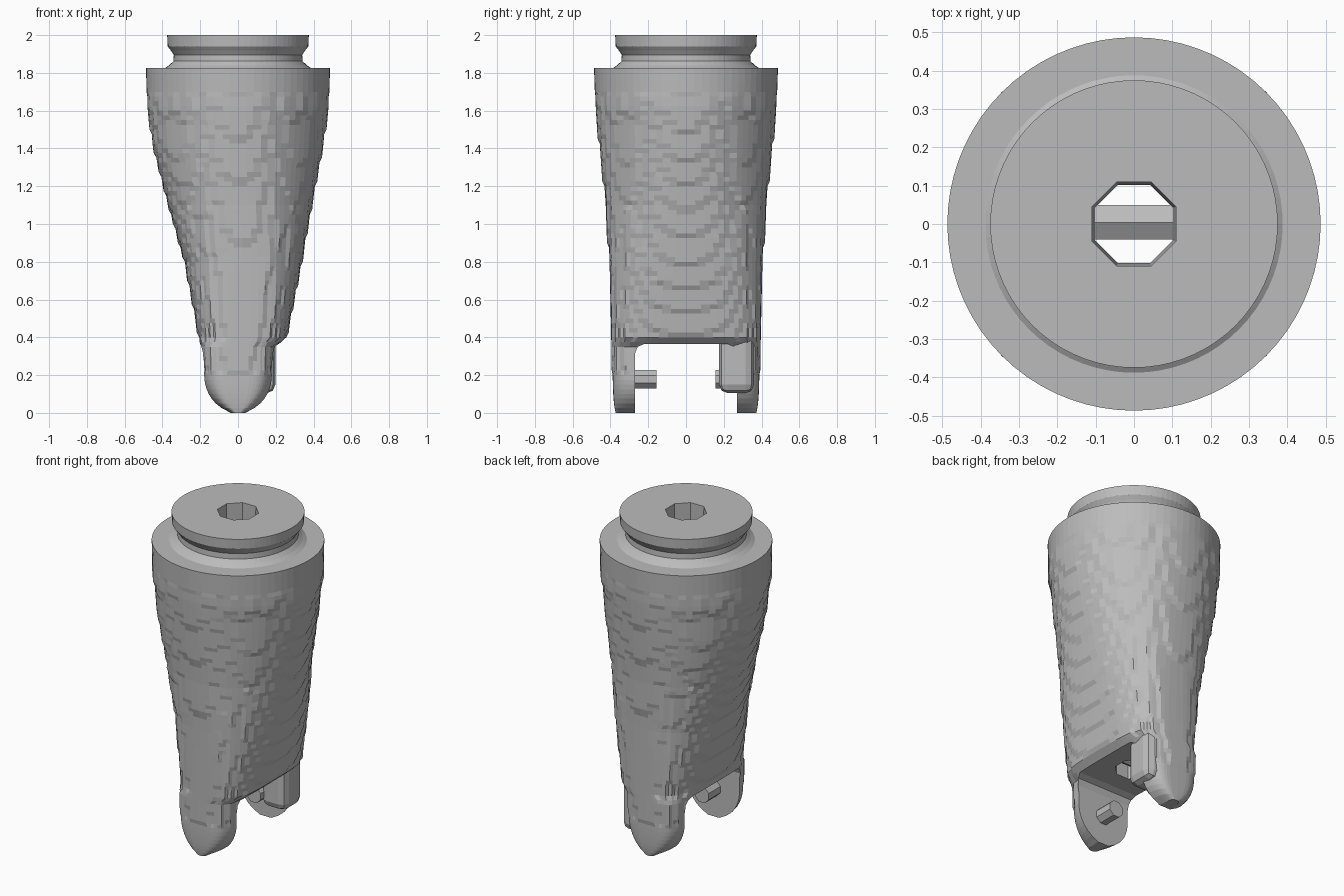
import bpy, bmesh, math
from mathutils import Matrix

cube = bpy.data.objects.get("Cube")
if cube:
    bpy.data.objects.remove(cube, do_unlink=True)

grey = bpy.data.materials.new("plain grey")
grey.use_nodes = True
GREY = (0.5, 0.5, 0.5, 1)
grey.diffuse_color = GREY
grey.node_tree.nodes["Principled BSDF"].inputs["Base Color"].default_value = GREY

SIDES = 72
STEP = 0.025


def make_object(name, bm):
    bmesh.ops.recalc_face_normals(bm, faces=bm.faces)
    mesh = bpy.data.meshes.new(name)
    bm.to_mesh(mesh)
    bm.free()
    obj = bpy.data.objects.new(name, mesh)
    bpy.context.collection.objects.link(obj)
    mesh.materials.append(grey)
    return obj


def cylinder(name, radius, depth, location, axis="Z", sides=8, tip=1.0):
    bm = bmesh.new()
    turn = {"X": Matrix.Rotation(math.pi / 2, 4, "Y"),
            "Y": Matrix.Rotation(math.pi / 2, 4, "X"), "Z": Matrix()}[axis]
    half_step = Matrix.Rotation(math.pi / sides, 4, "Z")
    bmesh.ops.create_cone(bm, cap_ends=True, segments=sides, radius1=radius,
                          radius2=radius * tip, depth=depth,
                          matrix=Matrix.Translation(location) @ turn @ half_step)
    return make_object(name, bm)


def rounded_box(name, low, high, bevel):
    bm = bmesh.new()
    bmesh.ops.create_cube(bm, size=1)
    for v in bm.verts:
        v.co = [(a + b) / 2 + c * (b - a) for a, b, c in zip(low, high, v.co)]
    bmesh.ops.bevel(bm, geom=bm.edges[:], offset=bevel, segments=2,
                    profile=0.5, affect="EDGES")
    return make_object(name, bm)


def cut(target, cutter):
    mod = target.modifiers.new(cutter.name, "BOOLEAN")
    mod.operation = "DIFFERENCE"
    mod.solver = "EXACT"
    mod.object = cutter
    cutter.hide_render = True
    cutter.hide_set(True)


# Body stations: height, x low, x high, y half width, roundness exponent
STATIONS = [
    (0.20, -0.19, 0.19, 0.388, 4.2),
    (0.36, -0.202, 0.202, 0.392, 4.0),
    (0.39, -0.207, 0.257, 0.393, 3.4),
    (0.80, -0.285, 0.34, 0.408, 2.6),
    (1.10, -0.37, 0.392, 0.425, 2.25),
    (1.40, -0.45, 0.45, 0.458, 2.05),
    (1.62, -0.482, 0.482, 0.48, 2.0),
    (1.825, -0.487, 0.487, 0.487, 2.0),
]


def station(z):
    if z <= STATIONS[0][0]:
        # Round the tips of the legs
        base = STATIONS[0]
        t = max(math.sqrt(1 - (1 - z / base[0]) ** 2), 0.22)
        return base[1] * t, base[2] * t, base[3] - 0.02 * (1 - t), base[4]
    for a, b in zip(STATIONS, STATIONS[1:]):
        if z <= b[0] + 1e-6:
            t = (z - a[0]) / (b[0] - a[0])
            return tuple(p + (q - p) * t for p, q in zip(a[1:], b[1:]))


def terrace(v):
    # Pull a coordinate towards steps for the rough carved surface
    return v + 0.4 * (round(v / STEP) * STEP - v)


def section(z):
    low, high, half, power = station(z)
    points = []
    for i in range(SIDES):
        a = 2 * math.pi * i / SIDES
        c, s = math.cos(a), math.sin(a)
        x = math.copysign(abs(c) ** (2 / power), c) * (high - low) / 2 + (high + low) / 2
        y = math.copysign(abs(s) ** (2 / power), s) * half
        if 0.2 < z < 1.7:
            x, y = terrace(x), terrace(y)
        points.append((x, y, z))
    return points


# Tapered body, shoulder and grooved neck as one loft
NECK = [(0.388, 1.825), (0.365, 1.84), (0.342, 1.862), (0.34, 1.895),
        (0.355, 1.918), (0.372, 1.94), (0.375, 2.0)]
heights = [0, 0.012] + [STEP * i for i in range(1, 73)] + [1.825]
rings = [section(z) for z in heights]
for r, z in NECK:
    rings.append([(r * math.cos(2 * math.pi * i / SIDES),
                   r * math.sin(2 * math.pi * i / SIDES), z) for i in range(SIDES)])
bm = bmesh.new()
loops = [[bm.verts.new(p) for p in ring] for ring in rings]
for a, b in zip(loops, loops[1:]):
    for i in range(SIDES):
        j = (i + 1) % SIDES
        bm.faces.new((a[i], a[j], b[j], b[i]))
bm.faces.new(loops[0][::-1])
bm.faces.new(loops[-1])
body = make_object("limb_body", bm)

# Slot that leaves the two fork legs, and the slightly flared central bore
cut(body, rounded_box("slot_cutter", (-0.6, -0.27, -0.3), (0.6, 0.27, 0.365), 0.05))
cut(body, cylinder("bore_cutter", 0.108, 2.4, (0, 0, 1.2), tip=1.12))

# Bar across the bottom of the bore
cylinder("bore_bar", 0.052, 0.3, (0, 0.004, 0.43), "X", 6)

# Hinge pegs on the inside of the legs and the thick web on the back leg
for name, side in (("front_peg", -1), ("back_peg", 1)):
    cylinder(name, 0.052, 0.14, (0, side * 0.225, 0.178), "Y")
rounded_box("back_leg_web", (0.03, 0.175, 0.105), (0.198, 0.36, 0.42), 0.045)
